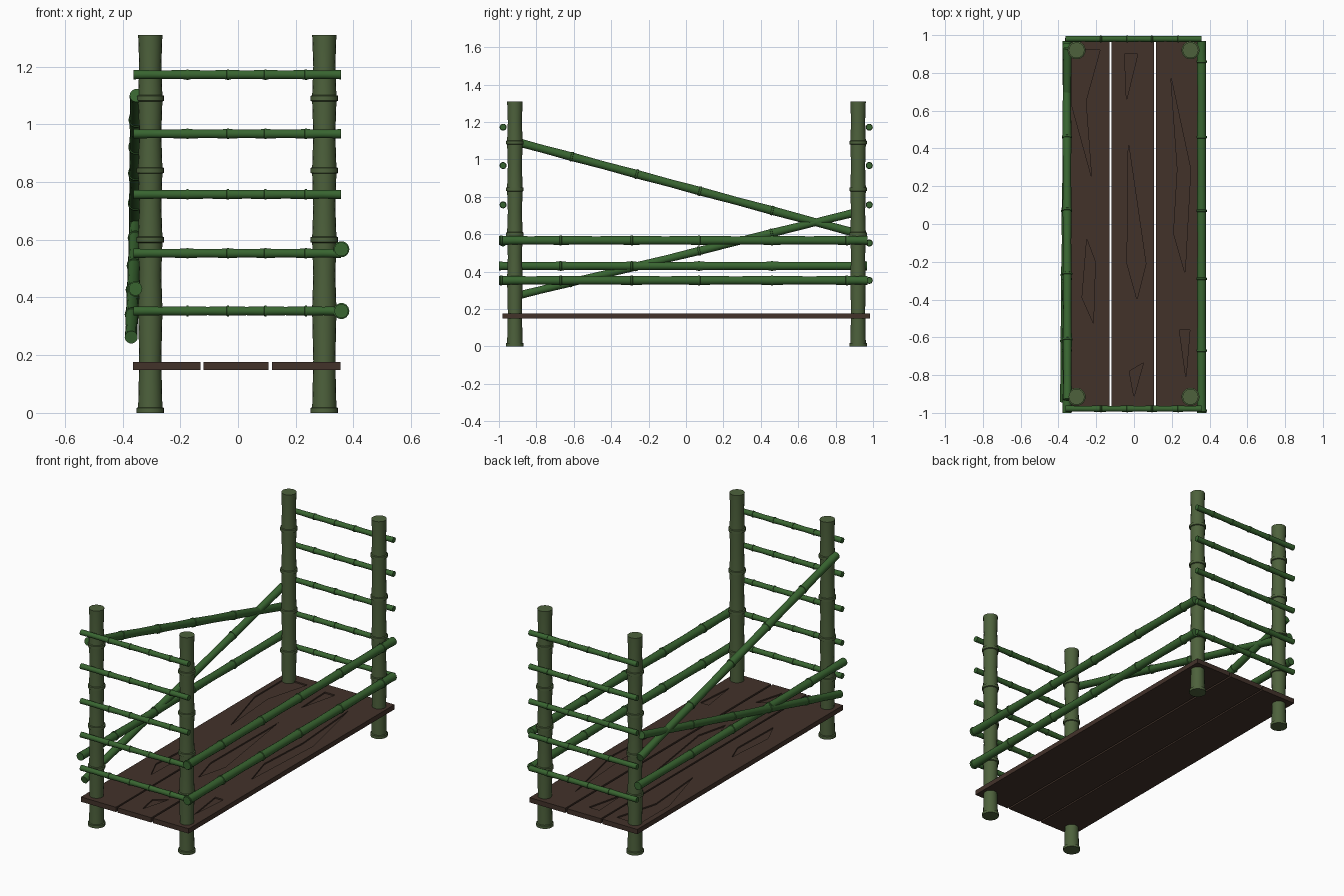
import bpy, bmesh, math
from mathutils import Vector

if "Cube" in bpy.data.objects:
    bpy.data.objects.remove(bpy.data.objects["Cube"])


def material(name, col):
    m = bpy.data.materials.new(name)
    m.diffuse_color = (*col, 1)
    m.use_nodes = True
    m.node_tree.nodes["Principled BSDF"].inputs["Base Color"].default_value = m.diffuse_color
    return m


POST = material("post_green", (0.075, 0.12, 0.045))
POLE = material("pole_green", (0.04, 0.13, 0.03))
WOOD = material("dark_wood", (0.055, 0.032, 0.023))


def add_object(name, bm, mat):
    bmesh.ops.recalc_face_normals(bm, faces=bm.faces)
    me = bpy.data.meshes.new(name)
    bm.to_mesh(me)
    bm.free()
    me.materials.append(mat)
    ob = bpy.data.objects.new(name, me)
    bpy.context.collection.objects.link(ob)
    return ob


def bamboo(name, a, b, r, nodes, mat, sides=14):
    """Bamboo cane from a to b; nodes are distances along it with a raised ring."""
    a, b = Vector(a), Vector(b)
    length = (b - a).length
    w = r * 0.2
    prof = [(0, r)]
    last = 0
    for n in list(nodes) + [length]:
        if n - last > 6 * w:
            prof.append(((last + n) / 2, r * 0.91))
        if n < length:
            if n > 2 * w:
                prof.append((n - w * 1.3, r))
            prof += [(n - w, r * 1.14), (n + w, r * 1.14), (n + w * 1.3, r)]
        last = n
    prof.append((length, r))
    rot = (b - a).to_track_quat('Z', 'Y')
    bm = bmesh.new()
    rings = []
    for t, rad in prof:
        rings.append([bm.verts.new(a + rot @ Vector((
            rad * math.cos(math.tau * i / sides),
            rad * math.sin(math.tau * i / sides), t))) for i in range(sides)])
    for p, q in zip(rings, rings[1:]):
        for i in range(sides):
            j = (i + 1) % sides
            bm.faces.new((p[i], p[j], q[j], q[i]))
    bm.faces.new(rings[0])
    bm.faces.new(rings[-1])
    ob = add_object(name, bm, mat)
    bpy.context.view_layer.objects.active = ob
    bpy.ops.object.select_all(action='DESELECT')
    ob.select_set(True)
    bpy.ops.object.shade_smooth_by_angle(angle=math.radians(35))
    return ob


def prism(name, pts, z0, z1, mat):
    bm = bmesh.new()
    face = bm.faces.new([bm.verts.new((x, y, z0)) for x, y in pts])
    ext = bmesh.ops.extrude_face_region(bm, geom=[face])
    bmesh.ops.translate(bm, vec=(0, 0, z1 - z0),
                        verts=[v for v in ext['geom'] if isinstance(v, bmesh.types.BMVert)])
    return add_object(name, bm, mat)


# Corner posts
for sx, x in (("left", -0.304), ("right", 0.299)):
    for sy, y in (("front", -0.915), ("back", 0.92)):
        bamboo(f"{sy}_{sx}_post", (x, y, 0), (x, y, 1.31), 0.042,
               (0.0086, 0.355, 0.60, 0.84, 1.09), POST, 18)

# Head and foot rungs
for side, y in (("front", -0.978), ("back", 0.98)):
    for i, z in enumerate((0.353, 0.553, 0.757, 0.967, 1.172)):
        bamboo(f"{side}_rung_{i + 1}", (-0.362, y, z), (0.357, y, z), 0.0165,
               (0.187, 0.327, 0.457, 0.597), POLE)

# Side rails
for i, z in enumerate((0.353, 0.567)):
    bamboo(f"right_rail_{i + 1}", (0.358, -1.0, z), (0.358, 0.97, z), 0.0245,
           (0.012, 0.33, 0.71, 1.07, 1.46, 1.86), POLE)
bamboo("left_rail", (-0.355, -1.0, 0.43), (-0.355, 0.968, 0.43), 0.0235,
       (0.33, 0.71, 1.07, 1.46), POLE)

# Crossed left braces
bamboo("left_brace_high", (-0.352, -0.93, 1.10), (-0.356, 0.95, 0.595), 0.0235,
       (0.33, 0.69, 1.04, 1.44), POLE)
bamboo("left_brace_low", (-0.37, -0.94, 0.262), (-0.352, 0.93, 0.722), 0.0225,
       (0.33, 0.69, 1.04, 1.44), POLE)

# Floor planks with carved grain marks
planks = {
    "left_plank": ((-0.364, -0.13), [
        [(-0.33, 0.92), (-0.18, 0.92), (-0.255, 0.65), (-0.225, 0.25), (-0.33, 0.63)],
        [(-0.25, -0.08), (-0.205, -0.2), (-0.215, -0.525), (-0.275, -0.39)]]),
    "middle_plank": ((-0.12, 0.106), [
        [(-0.05, 0.9), (0.02, 0.9), (-0.04, 0.655)],
        [(-0.03, 0.43), (0.063, -0.21), (0.016, -0.4), (-0.037, -0.21)],
        [(-0.025, -0.78), (0.05, -0.735), (0, -0.915)]]),
    "right_plank": ((0.117, 0.356), [
        [(0.195, 0.78), (0.3, 0.29), (0.27, -0.26), (0.21, -0.05), (0.23, 0.29)],
        [(0.24, -0.56), (0.296, -0.56), (0.275, -0.815)]]),
}
for name, ((x0, x1), marks) in planks.items():
    plank = prism(name, [(x0, -0.98), (x1, -0.98), (x1, 0.985), (x0, 0.985)],
                  0.148, 0.177, WOOD)
    cutters = []
    for pts in marks:
        cut = prism("grain_cutter", pts, 0.169, 0.2, WOOD)
        cut.hide_render = True
        mod = plank.modifiers.new("grain", 'BOOLEAN')
        mod.operation, mod.solver, mod.object = 'DIFFERENCE', 'EXACT', cut
        cutters.append(cut)
    bpy.context.view_layer.objects.active = plank
    for mod in list(plank.modifiers):
        bpy.ops.object.modifier_apply(modifier=mod.name)
    for cut in cutters:
        bpy.data.objects.remove(cut)
